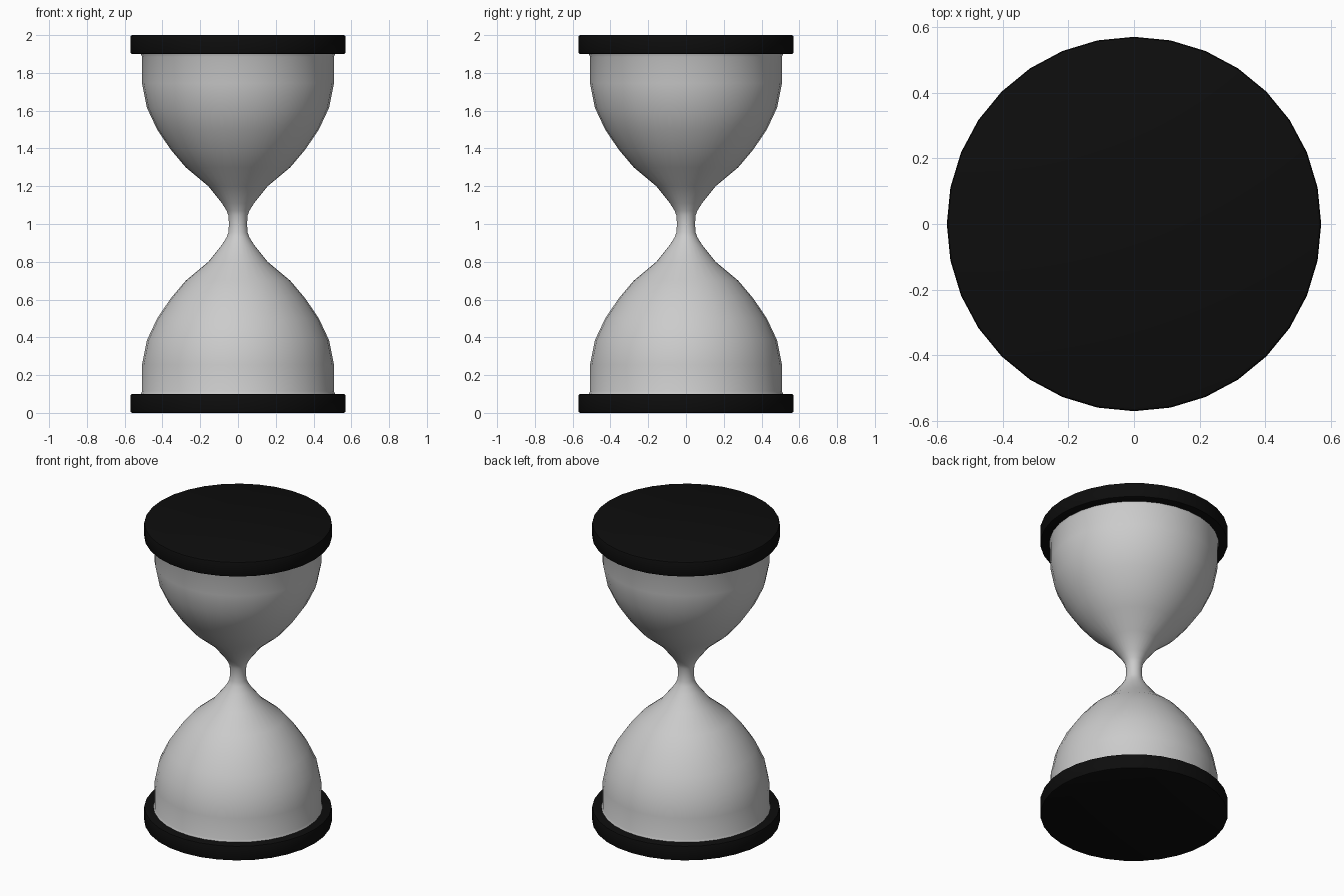
import bpy, bmesh, math

if "Cube" in bpy.data.objects:
    bpy.data.objects.remove(bpy.data.objects["Cube"])

SIDES = 32


def lathe(name, profile, angle):
    """Spin an (r, z) profile around z; r = 0 points become poles."""
    bm = bmesh.new()
    rings = []
    for r, z in profile:
        if r == 0:
            rings.append([bm.verts.new((0, 0, z))] * SIDES)
        else:
            rings.append([bm.verts.new((r * math.cos(2 * math.pi * i / SIDES),
                                        r * math.sin(2 * math.pi * i / SIDES), z))
                          for i in range(SIDES)])
    for a, b in zip(rings, rings[1:]):
        for i in range(SIDES):
            j = (i + 1) % SIDES
            bm.faces.new(list(dict.fromkeys((a[i], a[j], b[j], b[i]))))
    bmesh.ops.recalc_face_normals(bm, faces=bm.faces)
    mesh = bpy.data.meshes.new(name)
    bm.to_mesh(mesh)
    bm.free()
    ob = bpy.data.objects.new(name, mesh)
    bpy.context.collection.objects.link(ob)
    bpy.ops.object.select_all(action='DESELECT')
    ob.select_set(True)
    bpy.context.view_layer.objects.active = ob
    bpy.ops.object.shade_smooth_by_angle(angle=math.radians(angle))
    return ob


# Black end caps with softened rims
black = bpy.data.materials.new("black")
black.diffuse_color = (0.004, 0.004, 0.004, 1)
black.use_nodes = True
black.node_tree.nodes["Principled BSDF"].inputs["Base Color"].default_value = black.diffuse_color
R, H, B = 0.57, 0.1, 0.01
for name, z in (("bottom_cap", 0.0), ("top_cap", 2.0 - H)):
    cap = lathe(name, [(0, z), (R - B, z), (R - 0.003, z + 0.003), (R, z + B),
                       (R, z + H - B), (R - 0.003, z + H - 0.003),
                       (R - B, z + H), (0, z + H)], 30)
    cap.data.materials.append(black)

# Glass: half profile from the neck up, mirrored about z = 1
half = [(0.048, 0.0), (0.051, 0.045), (0.060, 0.07), (0.085, 0.11),
        (0.157, 0.20), (0.277, 0.30), (0.357, 0.395), (0.428, 0.50),
        (0.482, 0.615), (0.508, 0.745), (0.508, 0.885), (0.514, 0.90)]
profile = [(r, 1 - h) for r, h in reversed(half)] + [(r, 1 + h) for r, h in half[1:]]
lathe("glass_bulbs", profile, 60)
